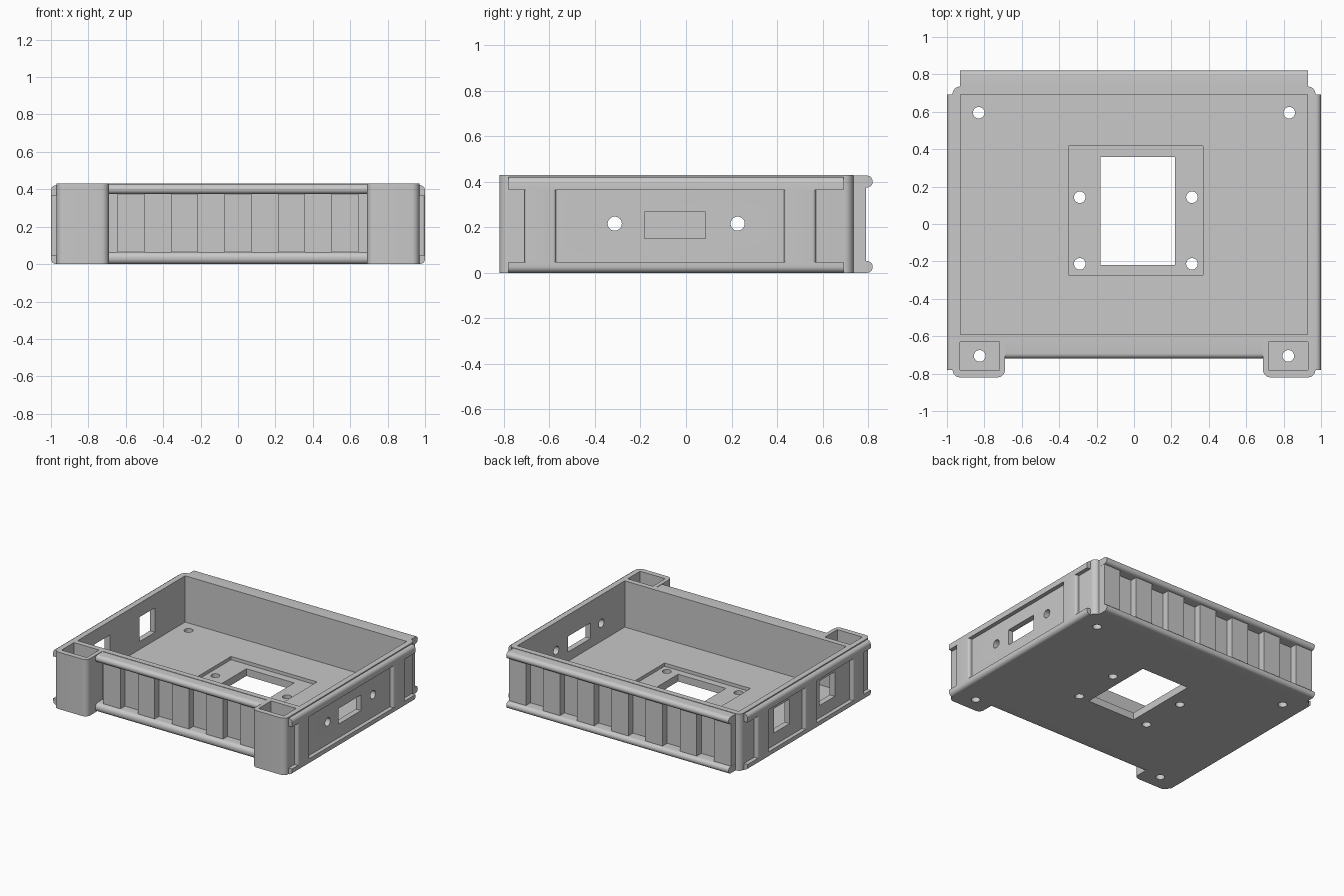
import bpy, bmesh, math
from mathutils import Vector

cube = bpy.data.objects.get("Cube")
if cube:
    bpy.data.objects.remove(cube, do_unlink=True)

grey = bpy.data.materials.new("mid_grey")
grey.use_nodes = True
GREY = (0.58, 0.58, 0.58, 1)
grey.diffuse_color = GREY
grey.node_tree.nodes["Principled BSDF"].inputs["Base Color"].default_value = GREY

HEIGHT = 0.43
FLOOR = 0.08
WALL_X = 0.97


def fillet(corners, steps=6):
    """Round the right-angled corners (a, b, radius) of an outline."""
    pts = []
    for i, (a, b, r) in enumerate(corners):
        p = Vector((a, b))
        if not r:
            pts.append(p)
            continue
        u = (Vector(corners[i - 1][:2]) - p).normalized()
        v = (Vector(corners[(i + 1) % len(corners)][:2]) - p).normalized()
        for s in range(steps + 1):
            t = math.pi / 2 * s / steps
            pts.append(p + r * (u + v - v * math.cos(t) - u * math.sin(t)))
    return pts


def add_prism(bm, pts, lo, hi, axis):
    """Extrude a 2D outline along an axis; the outline uses the other two in order."""
    def place(p, h):
        c = [p[0], p[1]]
        c.insert("xyz".index(axis), h)
        return c
    face = bm.faces.new([bm.verts.new(place(p, lo)) for p in pts])
    top = bmesh.ops.extrude_face_region(bm, geom=[face])["geom"]
    move = Vector(place((0, 0), hi - lo))
    bmesh.ops.translate(bm, vec=move, verts=[g for g in top if isinstance(g, bmesh.types.BMVert)])


def rect(a0, a1, b0, b1):
    return [(a0, b0), (a1, b0), (a1, b1), (a0, b1)]


def circle(a, b, r=0.031, n=32):
    return [(a + r * math.cos(math.tau * i / n), b + r * math.sin(math.tau * i / n)) for i in range(n)]


def make(name, prisms):
    bm = bmesh.new()
    for p in prisms:
        add_prism(bm, *p)
    bmesh.ops.recalc_face_normals(bm, faces=bm.faces)
    me = bpy.data.meshes.new(name)
    bm.to_mesh(me)
    bm.free()
    me.materials.append(grey)
    ob = bpy.data.objects.new(name, me)
    bpy.context.scene.collection.objects.link(ob)
    return ob


def cut(target, prisms):
    cutter = make("cutter", prisms)
    mod = target.modifiers.new("cut", "BOOLEAN")
    mod.operation, mod.solver, mod.object = "DIFFERENCE", "EXACT", cutter
    bpy.context.view_layer.update()
    result = target.evaluated_get(bpy.context.evaluated_depsgraph_get())
    me = bpy.data.meshes.new_from_object(result)
    target.modifiers.clear()
    target.data = me
    bpy.data.objects.remove(cutter, do_unlink=True)


# Tray shell with two protruding front corner posts
half = [(WALL_X, 0.735, 0.04), (WALL_X, -0.82, 0.04), (0.69, -0.82, 0.04), (0.69, -0.635, 0)]
outline = half + [(-x, y, r) for x, y, r in reversed(half)]
tray = make("tray", [(fillet(outline), 0, HEIGHT, "z")])

# Main cavity and post pockets
pockets = [(rect(-0.927, 0.927, -0.592, 0.692), FLOOR, 0.6, "z")]
for s in (-1, 1):
    x0, x1 = sorted((s * 0.72, s * 0.93))
    pockets.append((rect(x0, x1, -0.78, -0.632), FLOOR, 0.6, "z"))
cut(tray, pockets)

# Sunken plate around the floor opening
cut(tray, [(rect(-0.35, 0.37, -0.272, 0.416), 0.055, 0.2, "z")])

# Floor opening, screw holes, connector holes and side windows
holes = [(rect(-0.18, 0.22, -0.22, 0.357), -0.1, 0.2, "z")]
for x, y in [(-0.29, 0.143), (0.31, 0.143), (-0.29, -0.213), (0.31, -0.213),
             (-0.83, 0.595), (0.83, 0.595), (-0.825, -0.705), (0.825, -0.705)]:
    holes.append((circle(x, y), -0.1, 0.2, "z"))
holes.append((rect(-0.183, 0.085, 0.15, 0.268), 0.85, 1.1, "x"))
for y in (-0.313, 0.227):
    holes.append((circle(y, 0.216), 0.85, 1.1, "x"))
    holes.append((rect(y - 0.08, y + 0.105, 0.14, 0.325), -1.1, -0.85, "x"))
cut(tray, holes)


def rail(inner, outer, z0, z1, r_low, r_high):
    return fillet([(inner, z0, 0), (outer, z0, r_low), (outer, z1, r_high), (inner, z1, 0)])


# Rounded rails along the front and back
for name, inner, outer, reach, low_top, r in (("front", -0.62, -0.718, 0.69, 0.065, 0.03),
                                              ("back", 0.725, 0.82, 0.93, 0.052, 0.0255)):
    make(name + "_lower_rail", [(rail(inner, outer, 0, low_top, r, r), -reach, reach, "x")])
    make(name + "_upper_rail", [(rail(inner, outer, 0.375, 0.427, 0.0255, 0.0255), -reach, reach, "x")])

# Flat upright ribs between the rails
PITCH = 0.286
for name, y0, y1, n in (("front", -0.688, -0.62, 2), ("back", 0.725, 0.79, 3)):
    ribs = []
    for i in range(-n, n + 1):
        x = i * PITCH
        ribs.append((rect(max(x - 0.071, -0.929), min(x + 0.071, 0.929), y0, y1), 0.03, 0.4, "z"))
    make(name + "_ribs", ribs)

# Side rails with one rounded outer edge, and uprights flush with them
for name, s, ribs_y in (("left", 1, (-0.64, 0.5)), ("right", -1, (-0.64, -0.07, 0.5))):
    inner, outer = s * 0.96, s * 1.0
    make(name + "_lower_rail", [(rail(inner, outer, 0, 0.047, 0.028, 0), -0.78, 0.692, "y")])
    make(name + "_upper_rail", [(rail(inner, outer, 0.364, 0.422, 0, 0.028), -0.78, 0.692, "y")])
    uprights = []
    for y in ribs_y:
        shape = fillet([(inner, y - 0.07, 0), (outer, y - 0.07, 0.015),
                        (outer, y + 0.07, 0.015), (inner, y + 0.07, 0)])
        uprights.append((shape, 0.047, 0.364, "z"))
    make(name + "_uprights", uprights)

# Smooth the rounded edges and keep the corners crisp
bpy.ops.object.select_all(action="DESELECT")
for ob in bpy.context.scene.objects:
    if ob.type == "MESH":
        ob.select_set(True)
        bpy.context.view_layer.objects.active = ob
bpy.ops.object.shade_smooth_by_angle(angle=math.radians(30))
